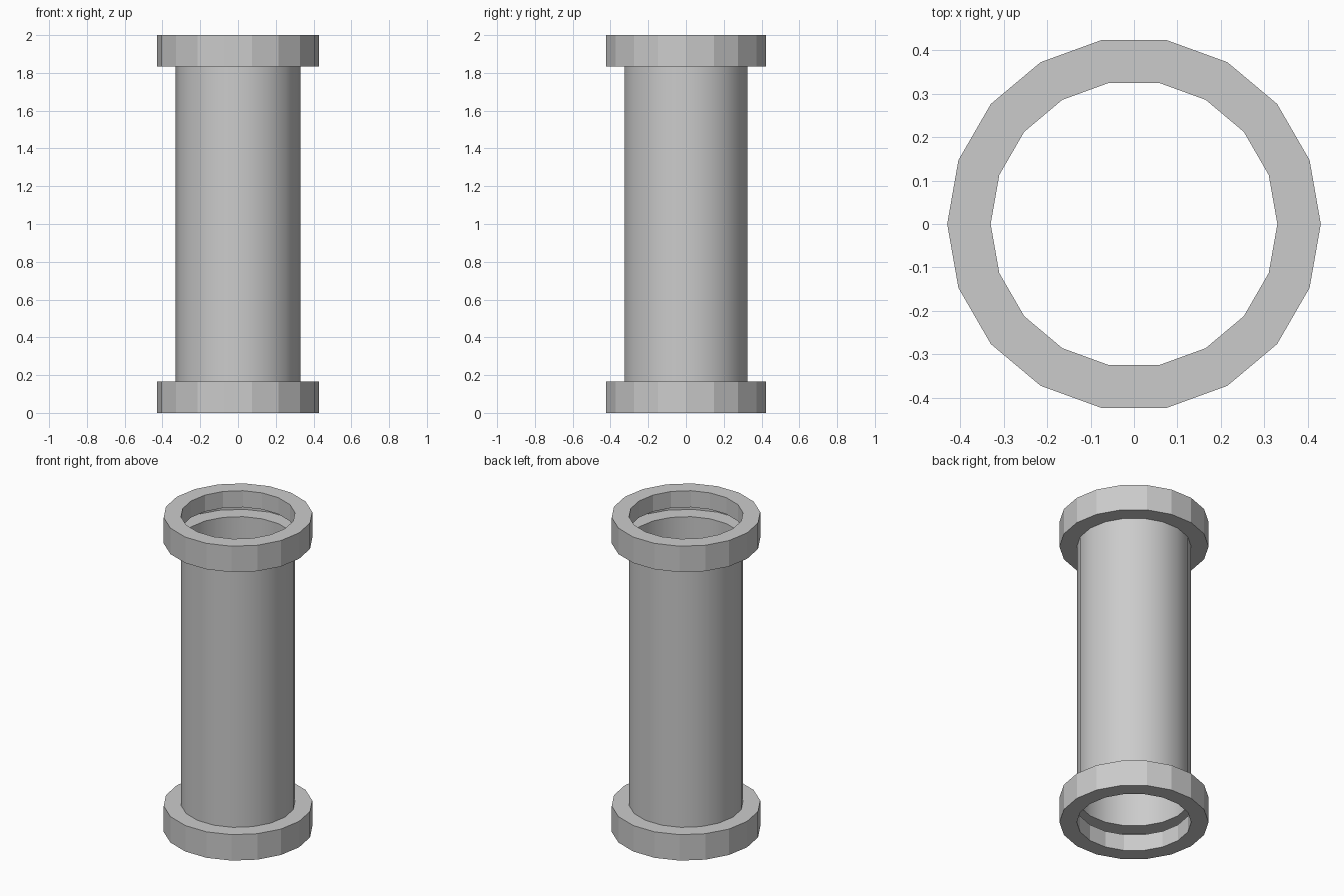
import bpy, bmesh
from math import cos, sin, tau

if "Cube" in bpy.data.objects:
    bpy.data.objects.remove(bpy.data.objects["Cube"])

SIDES = 18
HEIGHT = 2.0
R_TUBE, R_FLANGE = 0.33, 0.43
FLANGE_H, LIP_H = 0.165, 0.105


def lathe(name, profile, smooth=False):
    """Revolve (radius, z) points around z; points run upward on outward walls."""
    bm = bmesh.new()
    rings = [[bm.verts.new((r * cos(tau * i / SIDES), r * sin(tau * i / SIDES), z))
              for i in range(SIDES)] for r, z in profile]
    for a, b in zip(rings, rings[1:]):
        for i in range(SIDES):
            j = (i + 1) % SIDES
            bm.faces.new((a[i], a[j], b[j], b[i])).smooth = smooth
    mesh = bpy.data.meshes.new(name)
    bm.to_mesh(mesh)
    bm.free()
    obj = bpy.data.objects.new(name, mesh)
    bpy.context.collection.objects.link(obj)
    return obj


# Thin smooth tube between the flanges
lathe("pipe_body", [(R_TUBE, FLANGE_H), (R_TUBE, HEIGHT - FLANGE_H)], smooth=True)

# Faceted hollow flange: underside, outer wall, rim and short inner lip
top = [(R_TUBE, HEIGHT - FLANGE_H), (R_FLANGE, HEIGHT - FLANGE_H),
       (R_FLANGE, HEIGHT), (R_TUBE, HEIGHT), (R_TUBE, HEIGHT - LIP_H)]
lathe("top_flange", top)

# Bottom flange is the mirror image
lathe("bottom_flange", [(r, HEIGHT - z) for r, z in reversed(top)])
